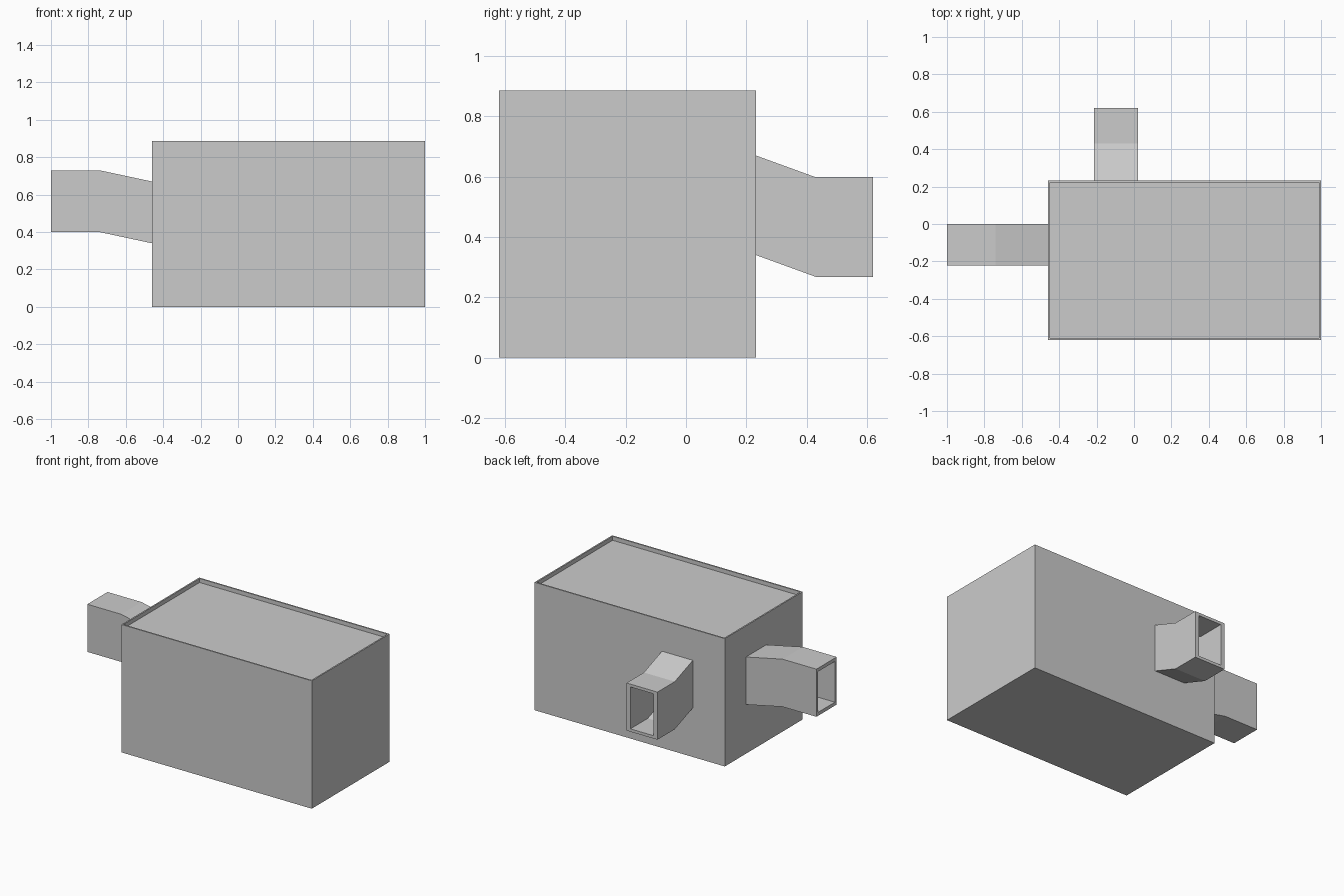
import bpy, bmesh
from mathutils import Vector

if "Cube" in bpy.data.objects:
    bpy.data.objects.remove(bpy.data.objects["Cube"])


def finish(name, bm):
    bmesh.ops.recalc_face_normals(bm, faces=bm.faces)
    mesh = bpy.data.meshes.new(name)
    bm.to_mesh(mesh)
    bm.free()
    obj = bpy.data.objects.new(name, mesh)
    bpy.context.collection.objects.link(obj)
    return obj


def duct(name, path, axis, across, height, wall_side, wall_z):
    """Hollow rectangular duct; path holds (distance along axis, bottom z)."""
    bm = bmesh.new()

    def ring(a, z, ws, wz):
        c0, c1 = across[0] + ws, across[1] - ws
        z0, z1 = z + wz, z + height - wz
        corners = [(c0, z0), (c1, z0), (c1, z1), (c0, z1)]
        return [bm.verts.new((a, c, h) if axis == 'X' else (c, a, h)) for c, h in corners]

    # outside skin from the body to the mouth, then the inside skin back again
    rings = [ring(a, z, 0, 0) for a, z in path]
    rings += [ring(a, z, wall_side, wall_z) for a, z in reversed(path)]
    for r, s in zip(rings, rings[1:]):
        for i in range(4):
            j = (i + 1) % 4
            bm.faces.new((r[i], r[j], s[j], s[i]))
    bm.faces.new(rings[-1])
    bm.faces.new(rings[0])
    return finish(name, bm)


# Tank body with a shallow recessed top
bm = bmesh.new()
bmesh.ops.create_cube(bm, size=1)
lo, hi = Vector((-0.46, -0.62, 0)), Vector((1.0, 0.232, 0.886))
for v in bm.verts:
    v.co = Vector([lo[i] + (v.co[i] + 0.5) * (hi[i] - lo[i]) for i in range(3)])
top = max(bm.faces, key=lambda f: f.calc_center_median().z)
bmesh.ops.inset_individual(bm, faces=[top], thickness=0.014)
floor = bmesh.ops.extrude_discrete_faces(bm, faces=[top])["faces"]
bmesh.ops.translate(bm, verts=floor[0].verts[:], vec=(0, 0, -0.028))
finish("tank_body", bm)

# Side duct rises to its mouth, back duct drops to its mouth
duct("side_duct", [(-0.46, 0.34), (-0.74, 0.40), (-1.0, 0.40)],
     'X', (-0.222, 0.0), 0.33, 0.02, 0.024)
duct("back_duct", [(0.232, 0.34), (0.43, 0.268), (0.62, 0.268)],
     'Y', (-0.215, 0.022), 0.33, 0.03, 0.02)
